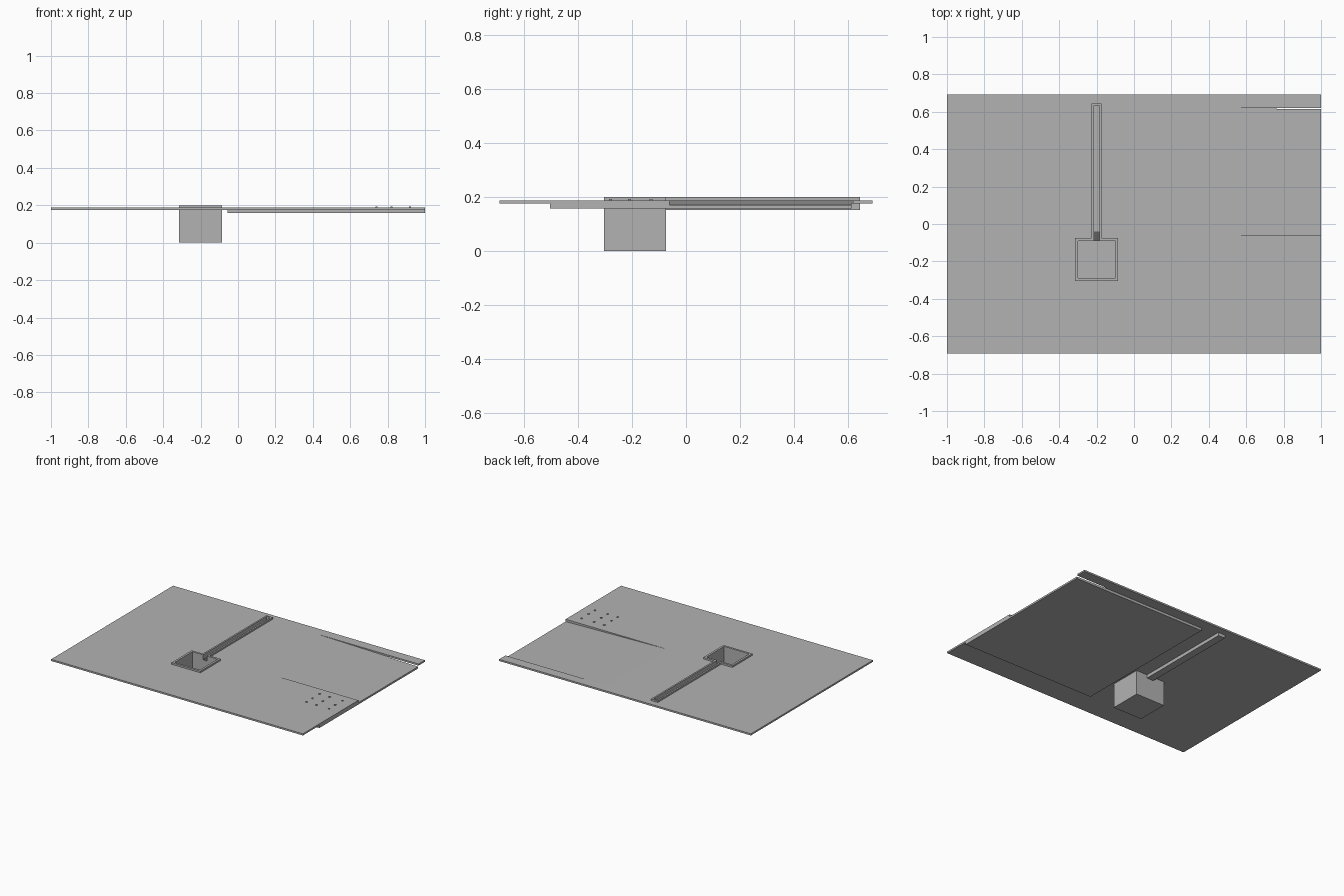
import bpy
import bmesh

if "Cube" in bpy.data.objects:
    bpy.data.objects.remove(bpy.data.objects["Cube"], do_unlink=True)


def material(name, value):
    mat = bpy.data.materials.new(name)
    mat.use_nodes = True
    colour = (value, value, value, 1)
    mat.diffuse_color = colour
    mat.node_tree.nodes["Principled BSDF"].inputs["Base Color"].default_value = colour
    return mat


concrete = material("grey concrete", 0.45)
shadow_grey = material("dark grey outlet", 0.12)


def prism(name, profile, y0, y1, mat=concrete):
    """Extrude an x-z profile from y0 to y1."""
    bm = bmesh.new()
    face = bm.faces.new([bm.verts.new((x, y0, z)) for x, z in profile])
    new = bmesh.ops.extrude_face_region(bm, geom=[face])["geom"]
    bmesh.ops.translate(bm, vec=(0, y1 - y0, 0),
                        verts=[v for v in new if isinstance(v, bmesh.types.BMVert)])
    bmesh.ops.recalc_face_normals(bm, faces=bm.faces[:])
    mesh = bpy.data.meshes.new(name)
    bm.to_mesh(mesh)
    bm.free()
    mesh.materials.append(mat)
    obj = bpy.data.objects.new(name, mesh)
    bpy.context.collection.objects.link(obj)
    return obj


def box(name, x0, x1, y0, y1, z0, z1, mat=concrete):
    return prism(name, [(x0, z0), (x1, z0), (x1, z1), (x0, z1)], y0, y1, mat)


def cut(obj, *cutters):
    """Subtract the cutters and bake the result into the mesh."""
    for cutter in cutters:
        mod = obj.modifiers.new("cut", "BOOLEAN")
        mod.operation = "DIFFERENCE"
        mod.solver = "EXACT"
        mod.object = cutter
    graph = bpy.context.evaluated_depsgraph_get()
    mesh = bpy.data.meshes.new_from_object(obj.evaluated_get(graph))
    obj.modifiers.clear()
    obj.data = mesh


# Main parts
TOP, UNDER = 0.188, 0.176
slab = box("ground_slab", -1, 1, -0.692, 0.692, UNDER, TOP)
apron = box("lower_foundation", -0.055, 1, -0.505, 0.615, 0.158, UNDER)
pit = box("collection_pit", -0.315, -0.085, -0.305, -0.075, 0, 0.2)
channel = box("drain_channel", -0.227, -0.173, -0.08, 0.645, 0.152, 0.2)

# Cutters: pit interior, channel interior and the shallow sloping ramp
pit_space = box("pit_cutter", -0.3, -0.1, -0.29, -0.09, 0.015, 0.3)
channel_space = box("channel_cutter", -0.215, -0.185, -0.12, 0.633, 0.163, 0.3)
ramp_space = prism("ramp_cutter",
                   [(0.19, TOP), (1, 0.171), (1.1, 0.169), (1.1, 0.3), (0.19, 0.3)],
                   -0.062, 0.62)

cut(slab, pit_space, channel_space, ramp_space)
cut(apron, ramp_space)
cut(pit, pit_space, channel_space)
cut(channel, channel_space)
for cutter in (pit_space, channel_space, ramp_space):
    bpy.data.objects.remove(cutter, do_unlink=True)

# Dark outlet floor where the channel meets the pit
box("channel_outlet", -0.215, -0.185, -0.089, -0.04, 0.161, 0.165, shadow_grey)

# Small pegs beside the ramp
for i, x in enumerate((0.74, 0.82, 0.92)):
    for j, y in enumerate((-0.28, -0.21, -0.13)):
        box(f"peg_{i}_{j}", x - 0.005, x + 0.005, y - 0.005, y + 0.005, 0.18, 0.193)
